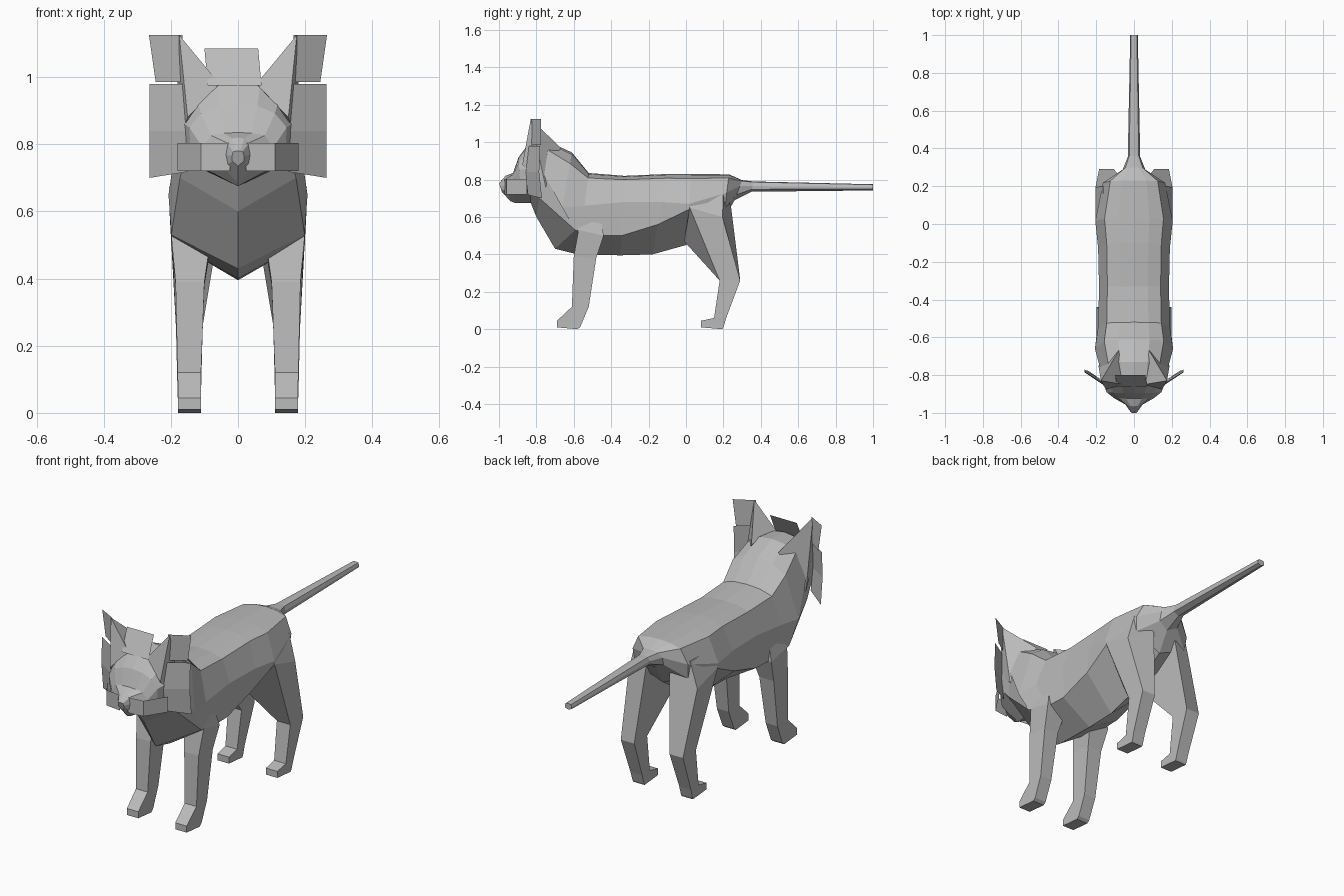
import bpy, bmesh

fur = bpy.data.materials.new("grey fur")
fur.diffuse_color = (0.5, 0.5, 0.5, 1)


def finish(name, bm):
    mesh = bpy.data.meshes.new(name)
    bm.to_mesh(mesh)
    bm.free()
    mesh.materials.append(fur)
    ob = bpy.data.objects.new(name, mesh)
    bpy.context.collection.objects.link(ob)
    return ob


def loft(name, rings):
    """Skin a list of point rings and cap both ends."""
    bm = bmesh.new()
    loops = [[bm.verts.new(p) for p in r] for r in rings]
    n = len(loops[0])
    for a, b in zip(loops, loops[1:]):
        for i in range(n):
            j = (i + 1) % n
            bm.faces.new((a[i], a[j], b[j], b[i]))
    bm.faces.new(loops[0])
    bm.faces.new(loops[-1][::-1])
    bmesh.ops.recalc_face_normals(bm, faces=bm.faces)
    return finish(name, bm)


def body_ring(yt, zt, yb, zb, w, zw, zl, back=0, drop=0.15):
    """Ten-sided section: rounded top, straight sides, V-shaped underside."""
    d = zt - zw
    half = [(0.4 * w, zt - 0.2 * drop * d, 0), (0.76 * w, zt - drop * d, 0), (w, zw, 0), (0.96 * w, zl, back)]
    pts = [(0, zt, 0)] + half + [(0, zb, 0)] + [(-x, z, b) for x, z, b in half[::-1]]
    return [(x, yt + (yb - yt) * (zt - z) / (zt - zb) + b, z) for x, z, b in pts]


def mirror_pair(name, build):
    for side, s in (("left", -1), ("right", 1)):
        build(side + "_" + name, s)


def leg_ring(s, yf, zf, yb, zb, xi, xo, dyf=0, dzf=0, dyb=0, dzb=0):
    """Four-sided section; the d values move the inner corners."""
    return [(s * xi, yf + dyf, zf + dzf), (s * xo, yf, zf), (s * xo, yb, zb), (s * xi, yb + dyb, zb + dzb)]


def leg(name, sections):
    mirror_pair(name, lambda n, s: loft(n, [leg_ring(s, *r) for r in sections]))


def card(name, rows, s=1):
    """Thin sheet made from rows of points."""
    bm = bmesh.new()
    grid = [[bm.verts.new((s * x, y, z)) for x, y, z in r] for r in rows]
    for a, b in zip(grid, grid[1:]):
        for i in range(len(a) - 1):
            bm.faces.new((a[i], a[i + 1], b[i + 1], b[i]))
    return finish(name, bm)


# Nose, head, neck, trunk and tail: top y, top z, bottom y, bottom z,
# half width, side z, low side z, backward shift of the low side, shoulder drop
loft("body", [body_ring(*r) for r in (
    (-1.0, 0.78, -0.985, 0.735, 0.018, 0.765, 0.75),
    (-0.965, 0.82, -0.94, 0.685, 0.045, 0.77, 0.73, 0, 0.3),
    (-0.925, 0.835, -0.915, 0.675, 0.105, 0.79, 0.73, 0, 0.2),
    (-0.895, 0.92, -0.88, 0.675, 0.145, 0.85, 0.745, 0, 0.4),
    (-0.84, 0.995, -0.83, 0.675, 0.165, 0.865, 0.75, 0, 0.4),
    (-0.73, 1.0, -0.80, 0.60, 0.18, 0.83, 0.70, 0, 0.25),
    (-0.61, 0.945, -0.70, 0.43, 0.207, 0.65, 0.53, 0.09, 0.2),
    (-0.52, 0.835, -0.58, 0.40, 0.19, 0.66, 0.50, 0.10),
    (-0.33, 0.82, -0.35, 0.395, 0.185, 0.68, 0.50),
    (-0.10, 0.83, -0.18, 0.40, 0.19, 0.68, 0.56),
    (0.03, 0.83, 0.0, 0.45, 0.205, 0.67, 0.64),
    (0.23, 0.828, 0.20, 0.585, 0.165, 0.73, 0.65, 0, 0.2),
    (0.30, 0.797, 0.26, 0.69, 0.06, 0.765, 0.72),
    (0.36, 0.79, 0.35, 0.735, 0.033, 0.765, 0.748),
    (1.0, 0.775, 1.0, 0.742, 0.02, 0.76, 0.75))])

# Legs: front y, front z, back y, back z, inner x, outer x, inner corner moves
leg("front_leg", [
    (-0.56, 0.66, -0.46, 0.62, 0.08, 0.17),
    (-0.575, 0.53, -0.44, 0.50, 0.08, 0.199),
    (-0.60, 0.39, -0.48, 0.38, 0.10, 0.186),
    (-0.61, 0.12, -0.52, 0.12, 0.11, 0.18),
    (-0.69, 0.045, -0.565, 0.012, 0.11, 0.178),
    (-0.69, 0.01, -0.58, 0.0, 0.11, 0.178)])
leg("hind_leg", [
    (0.05, 0.74, 0.20, 0.74, 0.07, 0.165),
    (0.02, 0.65, 0.195, 0.60, 0.07, 0.204, -0.03, -0.18, 0.045, 0.06),
    (0.18, 0.26, 0.29, 0.26, 0.105, 0.185),
    (0.15, 0.06, 0.215, 0.06, 0.11, 0.18),
    (0.08, 0.045, 0.20, 0.01, 0.11, 0.178),
    (0.08, 0.01, 0.195, 0.0, 0.11, 0.178)])


# Pointed ears
def ear(name, s):
    bm = bmesh.new()
    base = [(0.055, -0.85, 0.98), (0.15, -0.875, 0.88), (0.188, -0.75, 0.76), (0.08, -0.67, 0.97)]
    ring = [bm.verts.new((s * x, y, z)) for x, y, z in base]
    tip = bm.verts.new((s * 0.175, -0.83, 1.125))
    for i in range(4):
        bm.faces.new((ring[i], ring[(i + 1) % 4], tip))
    bm.faces.new(ring)
    bmesh.ops.recalc_face_normals(bm, faces=bm.faces)
    finish(name, bm)


mirror_pair("ear", ear)

# Flat fur tufts beside the ears, on the cheeks, around the muzzle and on the crown
mirror_pair("ear_tuft", lambda n, s: card(n, [
    [(0.165, -0.83, 1.125), (0.265, -0.775, 1.125)],
    [(0.165, -0.83, 0.985), (0.245, -0.775, 0.985)]], s))
mirror_pair("cheek_tuft", lambda n, s: card(n, [
    [(0.15, -0.85, 0.98), (0.263, -0.78, 0.98)],
    [(0.15, -0.86, 0.84), (0.263, -0.785, 0.84)],
    [(0.15, -0.845, 0.718), (0.263, -0.77, 0.70)]], s))
mirror_pair("whisker_tuft", lambda n, s: card(n, [
    [(x, y, z) for x, y in ((0.024, -0.97), (0.11, -0.96), (0.18, -0.85))]
    for z in (0.803, 0.72)], s))
card("crown_tuft", [
    [(-0.10, -0.80, 1.085), (0.06, -0.80, 1.085)],
    [(-0.09, -0.86, 0.975), (0.07, -0.86, 0.975)]])
